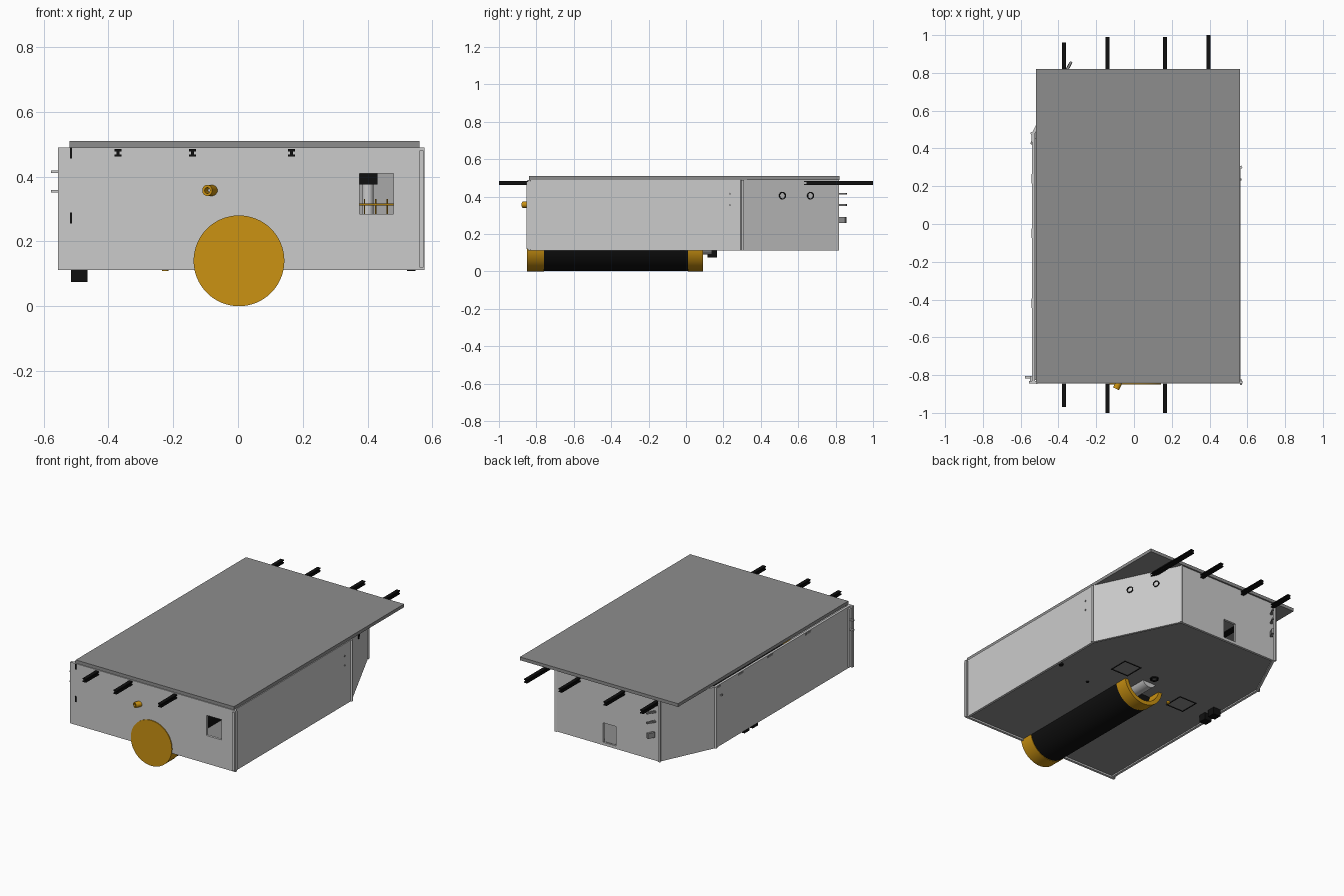
import bpy, bmesh, math
from mathutils import Vector, Matrix

if "Cube" in bpy.data.objects:
    bpy.data.objects.remove(bpy.data.objects["Cube"], do_unlink=True)


def material(name, r, g, b):
    m = bpy.data.materials.new(name)
    m.use_nodes = True
    m.diffuse_color = (r, g, b, 1)
    m.node_tree.nodes["Principled BSDF"].inputs["Base Color"].default_value = (r, g, b, 1)
    return m


LIGHT = material("light grey", 0.6, 0.6, 0.6)
GREY = material("mid grey", 0.27, 0.27, 0.27)
BLACK = material("black", 0.005, 0.005, 0.005)
GOLD = material("gold", 0.6, 0.29, 0.006)


def finish(name, bm, mat, smooth=False):
    mesh = bpy.data.meshes.new(name)
    bm.to_mesh(mesh)
    bm.free()
    mesh.materials.append(mat)
    ob = bpy.data.objects.new(name, mesh)
    bpy.context.collection.objects.link(ob)
    if smooth:
        bpy.ops.object.select_all(action='DESELECT')
        ob.select_set(True)
        bpy.context.view_layer.objects.active = ob
        bpy.ops.object.shade_smooth_by_angle(angle=math.radians(40))
    return ob


def box(name, centre, size, mat, turn=0):
    bm = bmesh.new()
    m = Matrix.Translation(centre) @ Matrix.Rotation(turn, 4, 'Z') @ Matrix.Diagonal((*size, 1))
    bmesh.ops.create_cube(bm, size=1, matrix=m)
    return finish(name, bm, mat)


def tube(name, start, end, r, mat, inner=0, sides=48):
    """Cylinder between two points, or a pipe when inner is set."""
    a, b = Vector(start), Vector(end)
    frame = Matrix.Translation(a) @ (b - a).to_track_quat('Z', 'Y').to_matrix().to_4x4()
    length = (b - a).length
    bm = bmesh.new()
    profile = [(inner, 0), (r, 0), (r, length), (inner, length)]
    verts = [bm.verts.new((x, 0, z)) for x, z in profile]
    ends = range(4 if inner else 3)
    edges = [bm.edges.new((verts[i], verts[(i + 1) % 4])) for i in ends]
    bmesh.ops.spin(bm, geom=verts + edges, axis=(0, 0, 1), cent=(0, 0, 0),
                   steps=sides, angle=math.tau)
    bmesh.ops.remove_doubles(bm, verts=bm.verts, dist=1e-5)
    bmesh.ops.recalc_face_normals(bm, faces=bm.faces)
    bm.transform(frame)
    return finish(name, bm, mat, True)


def wall(name, p, q, hole=None, z0=0.112, z1=0.49):
    """Upright panel from p to q, optionally with a window (u0, u1, z0, z1)."""
    p, q = Vector(p), Vector(q)
    length = (q - p).length
    us, zs = [0, length], [z0, z1]
    if hole:
        us, zs = [0, hole[0], hole[1], length], [z0, hole[2], hole[3], z1]
    bm = bmesh.new()
    grid = [[bm.verts.new((*p.lerp(q, u / length), z)) for z in zs] for u in us]
    for i in range(len(us) - 1):
        for j in range(len(zs) - 1):
            if not (hole and i == 1 and j == 1):
                bm.faces.new((grid[i][j], grid[i + 1][j], grid[i + 1][j + 1], grid[i][j + 1]))
    ob = finish(name, bm, LIGHT)
    mod = ob.modifiers.new("thickness", 'SOLIDIFY')
    mod.thickness, mod.offset = 0.015, -1


# Body shell: six wall panels with two clipped back corners
corners = [(-0.54, -0.835), (0.565, -0.835), (0.565, 0.3), (0.32, 0.81), (-0.385, 0.81), (-0.54, 0.48)]
wall("front_wall", (-0.555, -0.845), (0.575, -0.845), (0.93, 1.035, 0.285, 0.41))
wall("left_wall", corners[1], corners[2])
wall("left_corner_wall", corners[2], corners[3])
wall("back_wall", corners[3], corners[4], (0.32, 0.41, 0.13, 0.25))
wall("right_corner_wall", corners[4], corners[5])
wall("right_wall", corners[5], corners[0])

# Floor follows the wall outline, slightly recessed
bm = bmesh.new()
base = bm.faces.new([bm.verts.new((x * 0.99, y * 0.99, 0.12)) for x, y in corners])
top = bmesh.ops.extrude_face_region(bm, geom=[base])["geom"]
bmesh.ops.translate(bm, vec=(0, 0, 0.012), verts=[v for v in top if isinstance(v, bmesh.types.BMVert)])
bmesh.ops.recalc_face_normals(bm, faces=bm.faces)
finish("floor", bm, GREY)

# Lid
box("lid", (0.02, -0.01, 0.5), (1.08, 1.66, 0.02), GREY)

# Corner posts
for i, (x, y) in enumerate(corners[2:]):
    box(f"corner_post_{i}", (x, y, 0.3), (0.014, 0.014, 0.376), LIGHT, math.radians(20))
box("front_left_post", (0.566, -0.838, 0.3), (0.012, 0.03, 0.36), LIGHT)
box("front_right_post", (-0.545, -0.82, 0.3), (0.012, 0.03, 0.36), LIGHT)

# I-beam rails
for i, (x, y0, y1) in enumerate([(-0.37, -0.97, 0.96), (-0.14, -1, 0.99), (0.165, -1, 0.99), (0.395, 0.56, 1)]):
    mid, length = (y0 + y1) / 2, y1 - y0
    for part, dz, w, h in [("top", 0.008, 0.022, 0.007), ("web", 0, 0.009, 0.016), ("foot", -0.008, 0.022, 0.007)]:
        box(f"rail_{i}_{part}", (x, mid, 0.473 + dz), (w, length, h), BLACK)

# Drum with gold end caps and an open rear
AX, AZ = 0.003, 0.14
tube("drum_front_cap", (AX, -0.85, AZ), (AX, -0.76, AZ), 0.14, GOLD, sides=64)
tube("drum_body", (AX, -0.76, AZ), (AX, 0.01, AZ), 0.137, BLACK, sides=64)
tube("drum_rear_cap", (AX, 0.01, AZ), (AX, 0.09, AZ), 0.14, GOLD, 0.115, 64)
tube("drum_motor", (AX, 0, AZ), (AX, 0.14, AZ), 0.05, LIGHT)

# Front nozzle
tube("nozzle", (-0.075, -0.83, 0.357), (-0.095, -0.872, 0.357), 0.017, GOLD, 0.009, 24)

# Port rings on the left corner wall
a, b = Vector((*corners[2], 0.405)), Vector((*corners[3], 0.405))
out = (b - a).cross(Vector((0, 0, 1))).normalized()
for i, y in enumerate((0.515, 0.665)):
    p = a.lerp(b, (y - a.y) / (b.y - a.y))
    tube(f"port_ring_{i}", p - out * 0.002, p + out * 0.005, 0.02, BLACK, 0.015, 32)

# Small fasteners and side pegs
for i, z in enumerate((0.355, 0.415)):
    tube(f"left_screw_{i}", (0.56, 0.235, z), (0.568, 0.235, z), 0.006, GREY, sides=12)
    box(f"front_peg_{i}", (-0.562, -0.812, z), (0.03, 0.012, 0.008), LIGHT)
    box(f"back_peg_{i}", (-0.345, 0.835, z), (0.012, 0.055, 0.01), GREY, -0.5)
box("back_latch", (-0.345, 0.835, 0.275), (0.016, 0.045, 0.032), GREY, -0.5)
for i, z in enumerate((0.272, 0.472)):
    box(f"front_slot_{i}", (-0.515, -0.846, z), (0.006, 0.004, 0.034), BLACK)
for i, y in enumerate((0.46, 0.24, -0.05, -0.42)):
    box(f"right_tab_{i}", (-0.536, y, 0.48), (0.012, 0.05, 0.012), GREY)
box("right_hook", (-0.535, 0.44, 0.42), (0.012, 0.04, 0.01), GREY, -0.5)

# Underside blocks, hatch outlines and buttons
for i, y in enumerate((0.06, 0.14)):
    box(f"foot_block_{i}", (-0.49, y, 0.097), (0.05, 0.05, 0.044), BLACK)
for i, (x, y) in enumerate([(0.21, 0.18), (-0.3, 0.07)]):
    for s in (-1, 1):
        box(f"hatch_{i}_side_{s}", (x + s * 0.06, y, 0.119), (0.005, 0.125, 0.004), BLACK)
        box(f"hatch_{i}_end_{s}", (x, y + s * 0.06, 0.119), (0.125, 0.005, 0.004), BLACK)
tube("floor_ring", (0.01, 0.195, 0.122), (0.01, 0.195, 0.112), 0.025, BLACK, 0.016, 24)
tube("floor_plug", (0.535, -0.02, 0.122), (0.535, -0.02, 0.108), 0.013, BLACK, sides=24)
tube("floor_stud", (0.285, -0.08, 0.122), (0.285, -0.08, 0.114), 0.008, BLACK, sides=16)
tube("floor_pin", (-0.225, 0.04, 0.122), (-0.225, 0.04, 0.108), 0.01, GOLD, sides=16)

# Equipment seen through the front window
box("inner_box", (0.39, -0.5, 0.395), (0.08, 0.3, 0.04), BLACK)
tube("inner_canister", (0.4, -0.45, 0.13), (0.4, -0.45, 0.375), 0.018, LIGHT)
tube("inner_rod", (0.34, -0.6, 0.313), (0.54, -0.6, 0.313), 0.003, GOLD, sides=12)
for i in range(3):
    tube(f"inner_pin_{i}", (0.39 + i * 0.035, -0.6, 0.13), (0.39 + i * 0.035, -0.6, 0.33), 0.002, GOLD, sides=12)
